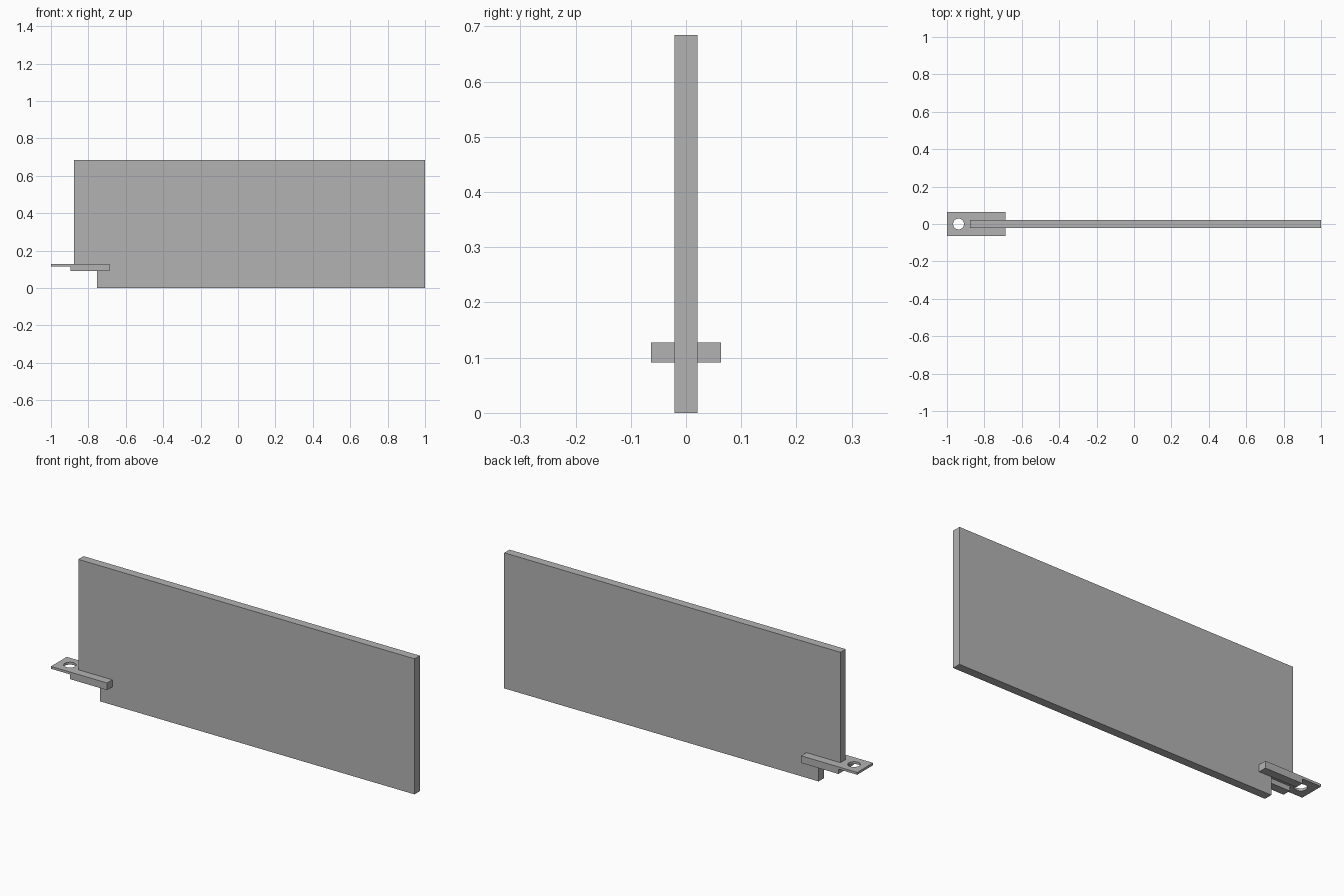
import bpy
import bmesh

if "Cube" in bpy.data.objects:
    bpy.data.objects.remove(bpy.data.objects["Cube"], do_unlink=True)

grey = bpy.data.materials.new("plain grey")
grey.use_nodes = True
colour = (0.45, 0.45, 0.45, 1)
grey.diffuse_color = colour
grey.node_tree.nodes["Principled BSDF"].inputs["Base Color"].default_value = colour


def slab(name, profile, y0, y1):
    """Extrude an (x, z) outline from y0 to y1."""
    bm = bmesh.new()
    face = bm.faces.new([bm.verts.new((x, y0, z)) for x, z in profile])
    moved = bmesh.ops.extrude_face_region(bm, geom=[face])["geom"]
    verts = [v for v in moved if isinstance(v, bmesh.types.BMVert)]
    bmesh.ops.translate(bm, verts=verts, vec=(0, y1 - y0, 0))
    bmesh.ops.recalc_face_normals(bm, faces=bm.faces)
    mesh = bpy.data.meshes.new(name)
    bm.to_mesh(mesh)
    bm.free()
    mesh.materials.append(grey)
    obj = bpy.data.objects.new(name, mesh)
    bpy.context.collection.objects.link(obj)
    return obj


def box(x0, x1, z0, z1):
    return [(x0, z0), (x1, z0), (x1, z1), (x0, z1)]


HALF_PANEL, HALF_TAB = 0.021, 0.063
TAB_LOW, TAB_MID, TAB_TOP = 0.091, 0.115, 0.127
PANEL_END, NOTCH = -0.877, -0.755

# Upright panel with a notch at its lower right corner
slab("panel", [(NOTCH, 0), (1, 0), (1, 0.684), (PANEL_END, 0.684),
               (PANEL_END, TAB_TOP), (NOTCH, TAB_TOP)], -HALF_PANEL, HALF_PANEL)

# Thin mounting tab under the notch
tab = slab("mounting_tab", box(-1, NOTCH, TAB_MID, TAB_TOP), -HALF_TAB, HALF_TAB)

# Screw hole through the tab
bpy.ops.mesh.primitive_cylinder_add(vertices=32, radius=0.029, depth=0.1,
                                    location=(-0.938, 0, TAB_TOP))
cutter = bpy.context.object
cutter.name = "hole_cutter"
cutter.hide_render = True
cut = tab.modifiers.new("screw hole", "BOOLEAN")
cut.operation = "DIFFERENCE"
cut.solver = "EXACT"
cut.object = cutter
bpy.context.view_layer.objects.active = tab
bpy.ops.object.modifier_apply(modifier=cut.name)
bpy.data.objects.remove(cutter, do_unlink=True)

# Two prongs gripping the panel from either side
prong = [(-0.895, TAB_LOW), (-0.687, TAB_LOW), (-0.687, TAB_TOP), (NOTCH, TAB_TOP),
         (NOTCH, TAB_MID), (-0.895, TAB_MID)]
for name, side in (("front_prong", -1), ("back_prong", 1)):
    slab(name, prong, side * HALF_PANEL, side * HALF_TAB)
